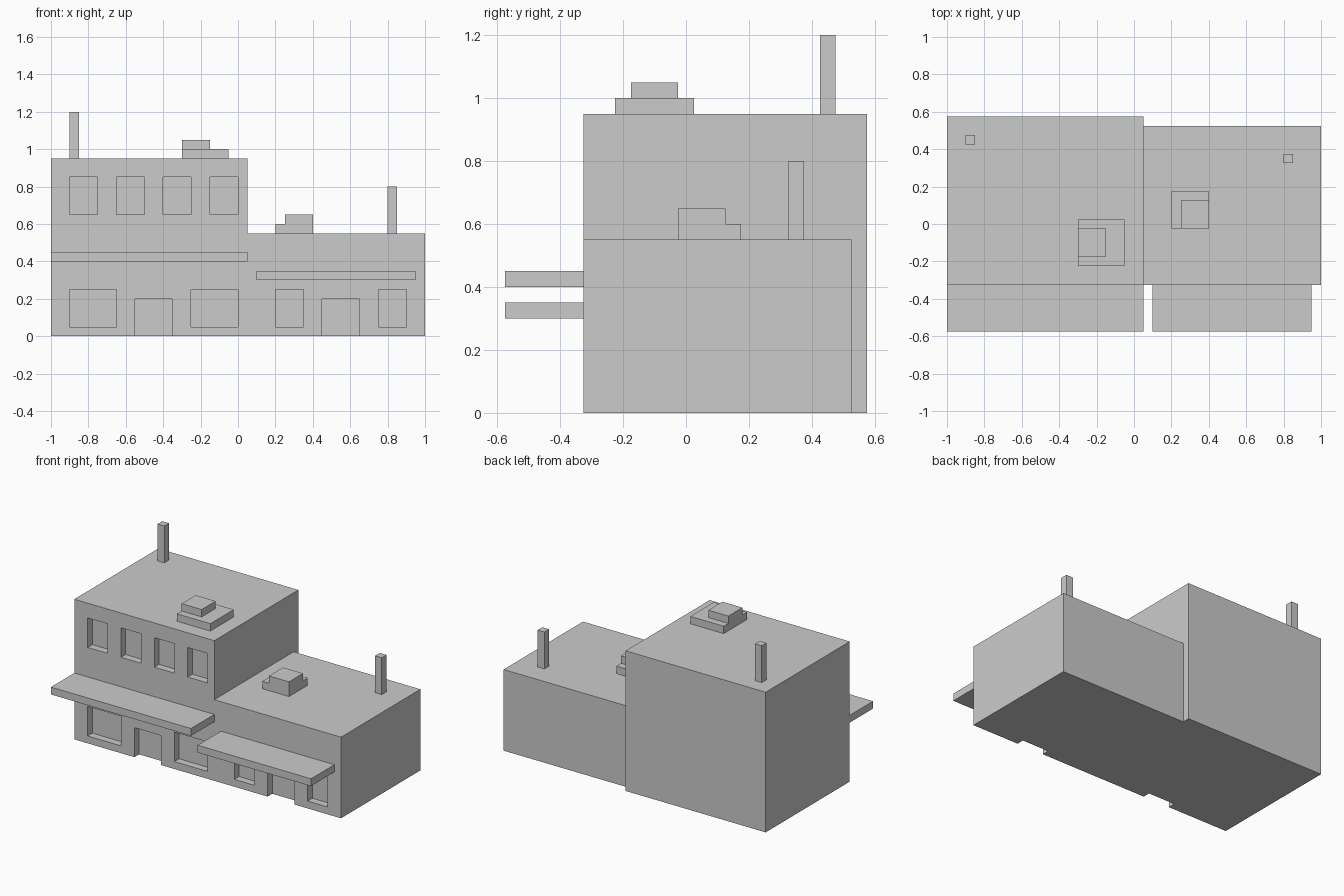
import bpy, bmesh
from mathutils import Matrix, Vector

if "Cube" in bpy.data.objects:
    bpy.data.objects.remove(bpy.data.objects["Cube"])


def boxes(name, items):
    """One object made of boxes given as (x0, x1, y0, y1, z0, z1)."""
    bm = bmesh.new()
    for x0, x1, y0, y1, z0, z1 in items:
        mid = Vector((x0 + x1, y0 + y1, z0 + z1)) / 2
        size = Matrix.Diagonal((x1 - x0, y1 - y0, z1 - z0, 1))
        bmesh.ops.create_cube(bm, size=1, matrix=Matrix.Translation(mid) @ size)
    me = bpy.data.meshes.new(name)
    bm.to_mesh(me)
    bm.free()
    ob = bpy.data.objects.new(name, me)
    bpy.context.collection.objects.link(ob)
    return ob


def boolean(target, tool, operation):
    mod = target.modifiers.new(tool.name, 'BOOLEAN')
    mod.object = tool
    mod.operation = operation
    mod.solver = 'EXACT'
    tool.hide_render = True
    tool.hide_set(True)


FRONT = -0.325   # facade plane
DEPTH = 0.05     # window and door recess

# Tall block and low block joined into one building
building = boxes("building", [(-1, 0.05, FRONT, 0.575, 0, 0.95)])
low_block = boxes("low_block_helper", [(-0.5, 1, FRONT, 0.525, 0, 0.55)])
boolean(building, low_block, 'UNION')

# Window and door recesses
openings = [(-0.9 + 0.25 * i, -0.75 + 0.25 * i, 0.65, 0.85) for i in range(4)]
openings += [(a, b, 0.05, 0.25) for a, b in
             ((-0.9, -0.65), (-0.25, 0), (0.2, 0.35), (0.75, 0.9))]
openings += [(a, a + 0.2, -0.1, 0.2) for a in (-0.55, 0.45)]
cutter = boxes("opening_cutter", [(a, b, FRONT - 0.1, FRONT + DEPTH, z0, z1)
                                  for a, b, z0, z1 in openings])
boolean(building, cutter, 'DIFFERENCE')

# Awnings
boxes("tall_awning", [(-1, 0.05, -0.575, FRONT, 0.4, 0.45)])
boxes("low_awning", [(0.1, 0.95, -0.575, FRONT, 0.3, 0.35)])

# Chimneys
for name, x, y, z in (("tall_chimney", -0.9, 0.425, 0.95),
                      ("low_chimney", 0.8, 0.325, 0.55)):
    boxes(name, [(x, x + 0.05, y, y + 0.05, z, z + 0.25)])

# Stepped roof vents
boxes("tall_roof_vent_base", [(-0.3, -0.05, -0.225, 0.025, 0.95, 1.0)])
boxes("tall_roof_vent_top", [(-0.3, -0.15, -0.175, -0.025, 1.0, 1.05)])
boxes("low_roof_vent_base", [(0.2, 0.4, -0.025, 0.175, 0.55, 0.6)])
boxes("low_roof_vent_top", [(0.25, 0.4, -0.025, 0.125, 0.6, 0.65)])
